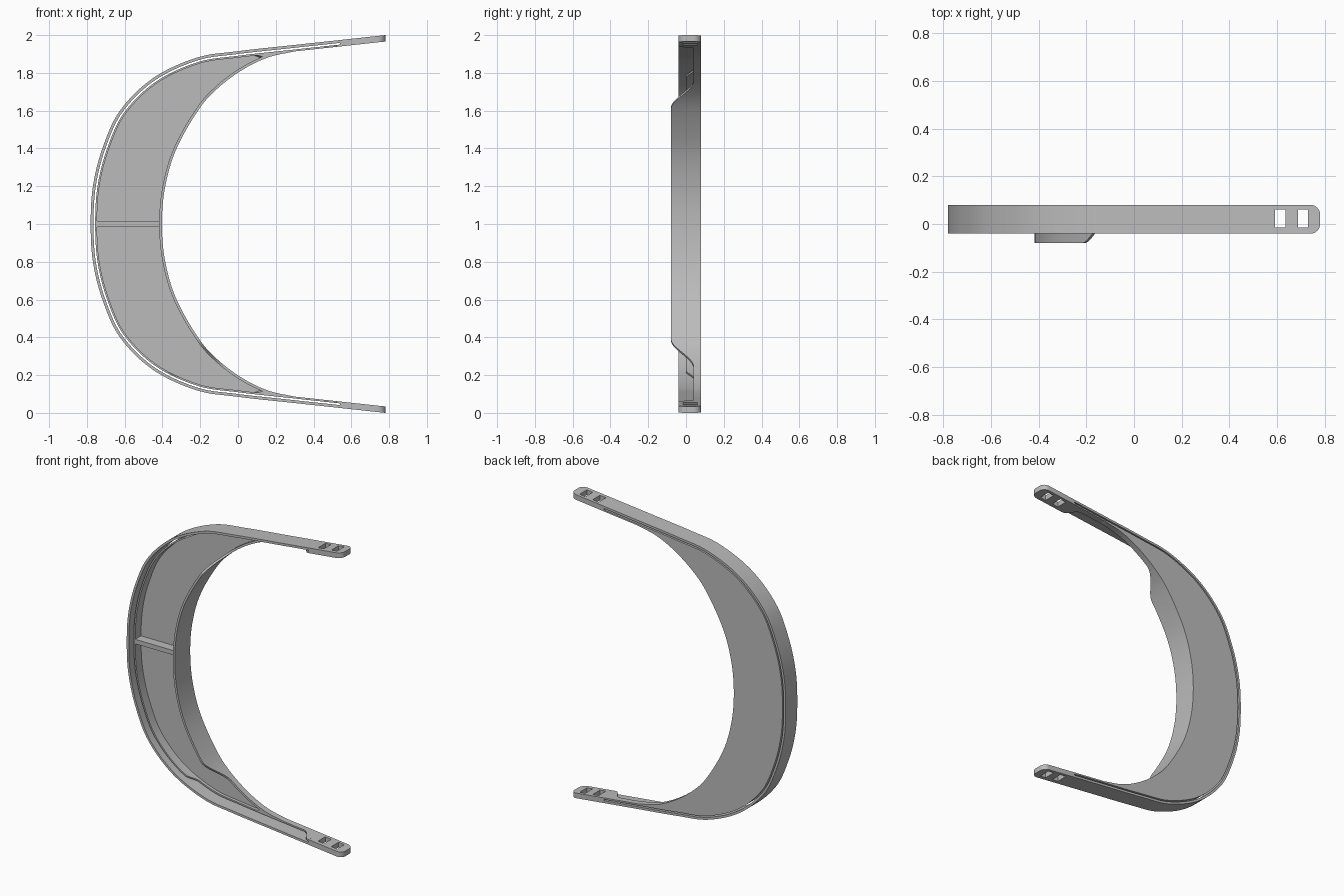
import bpy
import bmesh
import math
from mathutils import Vector

cube = bpy.data.objects.get("Cube")
if cube:
    bpy.data.objects.remove(cube)

grey = bpy.data.materials.new("plain_grey")
grey.use_nodes = True
COLOUR = (0.5, 0.5, 0.5, 1)
grey.diffuse_color = COLOUR
grey.node_tree.nodes["Principled BSDF"].inputs["Base Color"].default_value = COLOUR

BACK = 0.08      # rear plane of the frame
FRONT = -0.04    # front plane of the outer band
LOW = 0.04       # front of the low ledges
ARM = 0.034      # thickness of each arm
SAMPLES = 180


def finish(name, bm):
    bmesh.ops.remove_doubles(bm, verts=bm.verts, dist=1e-5)
    bmesh.ops.recalc_face_normals(bm, faces=bm.faces)
    mesh = bpy.data.meshes.new(name)
    bm.to_mesh(mesh)
    bm.free()
    mesh.materials.append(grey)
    obj = bpy.data.objects.new(name, mesh)
    bpy.context.collection.objects.link(obj)
    bpy.ops.object.select_all(action='DESELECT')
    obj.select_set(True)
    bpy.context.view_layer.objects.active = obj
    bpy.ops.object.shade_smooth_by_angle(angle=math.radians(30))
    return obj


def smooth_curve(half):
    """Mirror half a profile and resample it evenly as a smooth curve."""
    pts = [Vector((x, -u)) for x, u in reversed(half[1:])] + [Vector(p) for p in half]
    pts = [2 * pts[0] - pts[1]] + pts + [2 * pts[-1] - pts[-2]]
    dense = []
    for a, b, c, d in zip(pts, pts[1:], pts[2:], pts[3:]):
        for k in range(40):
            t = k / 40
            dense.append(0.5 * (2 * b + (c - a) * t + (2 * a - 5 * b + 4 * c - d) * t ** 2
                                + (3 * b - a - 3 * c + d) * t ** 3))
    dense.append(pts[-2])
    dist = [0]
    for p, q in zip(dense, dense[1:]):
        dist.append(dist[-1] + (q - p).length)
    out, j = [], 0
    for i in range(SAMPLES + 1):
        goal = dist[-1] * i / SAMPLES
        while j < len(dense) - 2 and dist[j + 1] < goal:
            j += 1
        out.append(dense[j].lerp(dense[j + 1], (goal - dist[j]) / (dist[j + 1] - dist[j])))
    return out


def inset(curve, amount):
    """Shift a curve toward the open side of the frame."""
    out = []
    for i, p in enumerate(curve):
        t = (curve[min(i + 1, SAMPLES)] - curve[max(i - 1, 0)]).normalized()
        out.append(p + Vector((t.y, -t.x)) * amount)
    return out


def strip(name, curve_a, curve_b, front, max_x=1):
    """Solid ribbon between two curves, its front edge given by a rule."""
    bm = bmesh.new()
    rings = []
    for a, b in zip(curve_a, curve_b):
        if a.x > max_x:
            continue
        y = front(a.x, abs(a.y))
        rings.append([bm.verts.new((p.x, depth, p.y + 1))
                      for p, depth in ((a, y), (b, y), (b, BACK), (a, BACK))])
    for r, s in zip(rings, rings[1:]):
        for k in range(4):
            n = (k + 1) % 4
            bm.faces.new((r[k], r[n], s[n], s[k]))
    bm.faces.new(rings[0])
    bm.faces.new(rings[-1])
    return finish(name, bm)


def ease(v, start, end, low, high):
    t = min(max((v - start) / (end - start), 0), 1)
    return low + (high - low) * t * t * (3 - 2 * t)


# Main profiles, upper halves measured from the middle
outer_half = [(-0.78, 0), (-0.768, 0.2), (-0.718, 0.4), (-0.625, 0.6), (-0.45, 0.772),
              (-0.22, 0.88), (0, 0.915), (0.3, 0.948), (0.54, 0.974)]
inner_half = [(-0.403, 0), (-0.385, 0.2), (-0.325, 0.4), (-0.205, 0.61), (-0.1, 0.725),
              (0.03, 0.82), (0.16, 0.882), (0.3, 0.914)]
outer = smooth_curve(outer_half)
crescent = smooth_curve(outer_half[:-1])
inner = smooth_curve(inner_half)


def slot_wall_front(x, u):
    if x > 0.4:
        return ease(x, 0.46, 0.53, LOW, FRONT)
    return ease(u, 0.785, 0.82, 0, LOW)


# Curved bands, with an open slot between the outer two
strip("outer_band", outer, inset(outer, 0.015), lambda x, u: FRONT)
strip("slot_wall", inset(outer, 0.024), inset(outer, ARM), slot_wall_front)
strip("back_plate", inset(crescent, ARM - 0.002), inner,
      lambda x, u: 0.06 if x < 0.1 else LOW)
strip("inner_wall", inset(inner, -0.014), inner,
      lambda x, u: ease(u, 0.615, 0.765, -BACK, LOW), 0.15)

# Middle rib
bm = bmesh.new()
bmesh.ops.create_cube(bm, size=1)
for v in bm.verts:
    v.co = (-0.58 + v.co.x * 0.334, 0.035 + v.co.y * 0.07, 1 + v.co.z * 0.03)
finish("middle_rib", bm)


# Arm ends with rounded corners and two strap holes
def rectangle(x0, x1, y0, y1):
    return [(x0, y0), (x1, y0), (x1, y1), (x0, y1)]


R = 0.04
outline = [(0.54, BACK), (0.54, FRONT)]
for cy, start in ((FRONT + R, -90), (BACK - R, 0)):
    for k in range(9):
        a = math.radians(start + k * 90 / 8)
        outline.append((0.78 - R + R * math.cos(a), cy + R * math.sin(a)))
loops = [outline, rectangle(0.592, 0.635, -0.015, 0.06), rectangle(0.688, 0.73, -0.015, 0.06)]

curve = bpy.data.curves.new("arm_end_outline", 'CURVE')
curve.dimensions = '2D'
curve.fill_mode = 'BOTH'
curve.extrude = ARM / 2
for loop in loops:
    spline = curve.splines.new('POLY')
    spline.points.add(len(loop) - 1)
    for point, (x, y) in zip(spline.points, loop):
        point.co = (x, y, 0, 1)
    spline.use_cyclic_u = True
helper = bpy.data.objects.new("arm_end_outline", curve)
bpy.context.collection.objects.link(helper)
bpy.context.view_layer.update()
flat = bpy.data.meshes.new_from_object(
    helper.evaluated_get(bpy.context.evaluated_depsgraph_get()))
bpy.data.objects.remove(helper)

for name, side in (("upper_arm_end", 1), ("lower_arm_end", -1)):
    bm = bmesh.new()
    bm.from_mesh(flat)
    for v in bm.verts:
        rise = 0.974 - ARM / 2 + (v.co.x - 0.54) * 0.026 / 0.24
        v.co.z = 1 + side * (rise + v.co.z)
    finish(name, bm)
